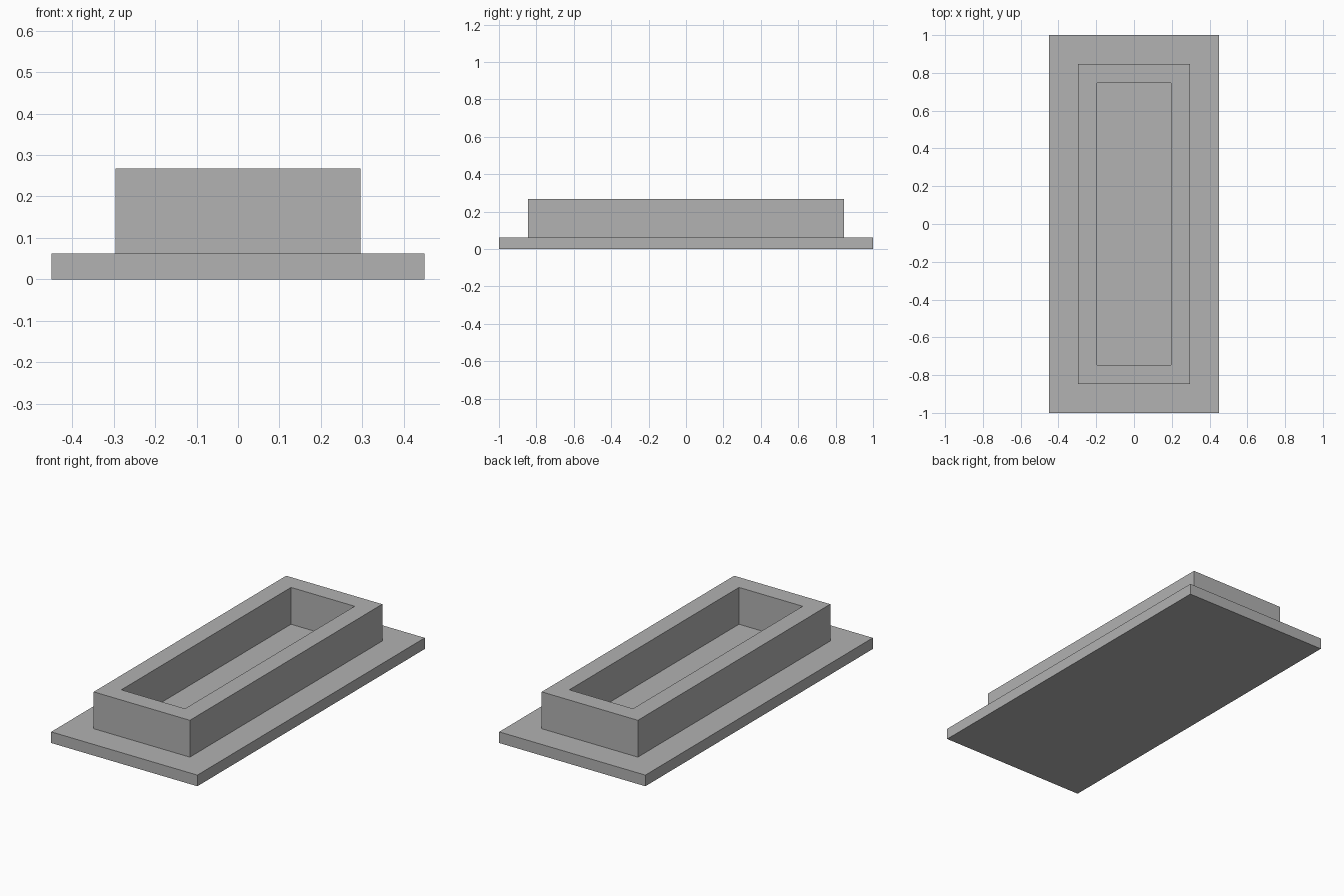
import bpy
import bmesh
from mathutils import Matrix, Vector

cube = bpy.data.objects.get("Cube")
if cube:
    bpy.data.objects.remove(cube, do_unlink=True)

PLATE_TOP = 0.062
RIM_TOP = 0.267
RIM_WIDTH = 0.1

grey = bpy.data.materials.new("plain grey")
grey.use_nodes = True
colour = (0.445, 0.445, 0.445, 1)
grey.diffuse_color = colour
grey.node_tree.nodes["Principled BSDF"].inputs["Base Color"].default_value = colour


def box(size_x, size_y, bottom, top):
    """Box centred on x and y, between two heights."""
    bm = bmesh.new()
    scale = Matrix.Diagonal((size_x, size_y, top - bottom, 1))
    place = Matrix.Translation((0, 0, (bottom + top) / 2))
    bmesh.ops.create_cube(bm, size=1, matrix=place @ scale)
    return bm


def finish(bm, name):
    bmesh.ops.recalc_face_normals(bm, faces=bm.faces)
    mesh = bpy.data.meshes.new(name)
    bm.to_mesh(mesh)
    bm.free()
    mesh.materials.append(grey)
    obj = bpy.data.objects.new(name, mesh)
    bpy.context.collection.objects.link(obj)


# Flat base plate
finish(box(0.9, 2, 0, PLATE_TOP), "base_plate")

# Raised rectangular rim, open down to the plate
rim = box(0.592, 1.692, PLATE_TOP, RIM_TOP)
rim.normal_update()
top = max(rim.faces, key=lambda f: f.calc_center_median().z)
bottom = min(rim.faces, key=lambda f: f.calc_center_median().z)
bmesh.ops.inset_region(rim, faces=[top], thickness=RIM_WIDTH, use_even_offset=True)
inner = bmesh.ops.extrude_discrete_faces(rim, faces=[top])["faces"][0]
bmesh.ops.translate(rim, verts=inner.verts, vec=Vector((0, 0, PLATE_TOP - RIM_TOP)))
bmesh.ops.delete(rim, geom=[inner, bottom], context="FACES_ONLY")
finish(rim, "raised_rim")
